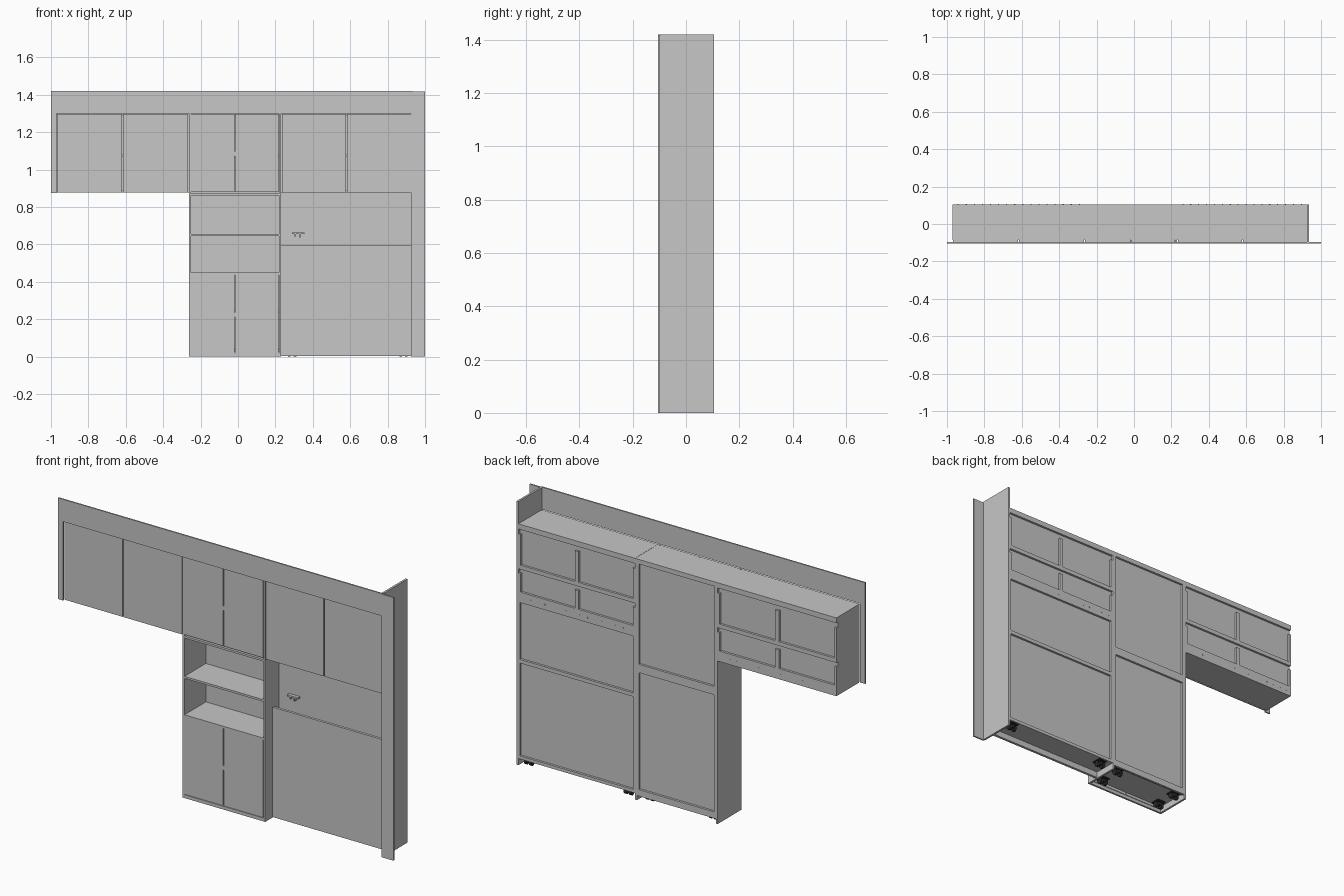
import bpy
import bmesh
from mathutils import Matrix, Vector

if "Cube" in bpy.data.objects:
    bpy.data.objects.remove(bpy.data.objects["Cube"])


def colour(name, rgb):
    m = bpy.data.materials.new(name)
    m.diffuse_color = (*rgb, 1)
    m.use_nodes = True
    m.node_tree.nodes["Principled BSDF"].inputs["Base Color"].default_value = m.diffuse_color
    return m


GREY = colour("board_grey", (0.57, 0.57, 0.57))
BLACK = colour("caster_black", (0.025, 0.025, 0.025))


def finish(name, bm, mat):
    me = bpy.data.meshes.new(name)
    bm.to_mesh(me)
    bm.free()
    me.materials.append(mat)
    ob = bpy.data.objects.new(name, me)
    bpy.context.collection.objects.link(ob)
    return ob


def add_box(bm, x0, x1, y0, y1, z0, z1):
    mat = Matrix.Translation(((x0 + x1) / 2, (y0 + y1) / 2, (z0 + z1) / 2)) \
        @ Matrix.Diagonal((x1 - x0, y1 - y0, z1 - z0, 1))
    bmesh.ops.create_cube(bm, size=1, matrix=mat)


def boxes(name, *dims, mat=GREY):
    bm = bmesh.new()
    for d in dims:
        add_box(bm, *d)
    return finish(name, bm, mat)


F, DOOR, B = -0.105, -0.097, 0.105   # trim front, door front, back plane
T = 0.011                            # board thickness
PANEL = 0.093                        # recessed back panel face
TOP, LOW = 1.30, 0.878               # wall cabinet top and underside


# Front trim: fascia, left filler and right full-height filler
boxes("top_fascia", (-1, 0.93, F, DOOR, TOP, 1.42))
boxes("left_filler", (-1, -0.97, F, DOOR, LOW - 0.003, TOP))
boxes("right_filler", (0.93, 1, F, DOOR, 0, 1.417))
boxes("right_end_panel", (0.925, 0.936, DOOR, B, 0, 1.42))


# Cabinet carcass: sides, top, bottom, shelf and recessed back
def wall_cabinet(name, x0, x1):
    inner = DOOR + 0.011
    boxes(name + "_carcass",
          (x0, x0 + T, inner, PANEL, LOW, TOP),
          (x1 - T, x1, inner, PANEL, LOW, TOP),
          (x0, x1, inner, B, TOP - T, TOP),
          (x0, x1, inner, PANEL, LOW, LOW + T),
          (x0 + T, x1 - T, inner, PANEL, 1.07, 1.07 + T),
          (x0 + T, x1 - T, PANEL - 0.006, PANEL, LOW, TOP))
    # Rear rails with short posts standing between them
    posts = []
    for px in (x0, (x0 + x1) / 2 - 0.011, x1 - 0.012):
        w = 0.022 if x0 < px < x1 - 0.02 else 0.012
        for z0, z1 in ((1.08, 1.245), (0.935, 1.035)):
            posts.append((px, px + w, PANEL, B, z0, z1))
    boxes(name + "_rear_frame",
          (x0, x1, PANEL, B, 1.272, TOP - T),
          (x0, x1, PANEL, B, 1.058, 1.08),
          (x0, x1, PANEL, B, LOW, 0.935), *posts)
    # Row of screw heads along the lower rear rail
    bm = bmesh.new()
    n = 16
    for i in range(n):
        x = x0 + 0.03 + (x1 - x0 - 0.06) * i / (n - 1)
        add_box(bm, x - 0.003, x + 0.003, B - 0.004, B + 0.0008, 0.902, 0.908)
    finish(name + "_screws", bm, GREY)


wall_cabinet("left_wall_cabinet", -0.97, -0.262)
wall_cabinet("right_wall_cabinet", 0.231, 0.925)


def door_pair(name, x0, x1, z0, z1):
    mid, g = (x0 + x1) / 2, 0.0025
    for side, a, b in (("left", x0 + g, mid - g), ("right", mid + g, x1 - g)):
        boxes(f"{name}_{side}_door", (a, b, DOOR, DOOR + 0.011, z0 + g, z1 - g))


door_pair("left_wall", -0.97, -0.264, LOW - 0.003, TOP)
door_pair("right_wall", 0.232, 0.928, LOW - 0.003, TOP)
door_pair("tower_upper", -0.253, 0.218, LOW, TOP)
door_pair("tower_lower", -0.253, 0.218, 0.018, 0.443)

# Central tower: full-height sides, shelves and kick board
X0, X1 = -0.262, 0.23
boxes("tower_sides", (X0, X0 + T, DOOR, B, 0, TOP), (X1 - T, X1, DOOR, B, 0, TOP))
levels = (0.04, 0.24, 0.443, 0.65, 0.867, 1.07, TOP - T)
boxes("tower_shelves", *[
    (X0 + T, X1 - T, DOOR + (0 if 0.4 < z < 0.9 else 0.012), PANEL, z - T / 2, z + T / 2)
    for z in levels[:-1]],
    (X0 + T, X1 - T, DOOR + 0.012, B, TOP - T, TOP))
boxes("tower_kick_board", (X0 + T, X1 - T, DOOR, DOOR + T, 0, 0.018))
boxes("tower_back", (X0 + T, X1 - T, PANEL - 0.008, PANEL, 0.03, TOP - T))
boxes("tower_rear_frame",
      (X0 + T, X0 + 0.022, PANEL, B, 0.025, TOP - T),
      (X1 - 0.022, X1 - T, PANEL, B, 0.025, TOP - T),
      (X0 + T, X1 - T, PANEL, B, 1.275, TOP - T),
      (X0 + T, X1 - T, PANEL, B, 0.69, 0.735),
      (X0 + T, X1 - T, PANEL, B, 0.025, 0.06))

# Right base unit: recessed front board, inner board, floor and framed back
R0, R1 = 0.231, 0.925
boxes("base_front_board", (R0, R1, -0.035, -0.021, 0.003, 0.595))
boxes("base_inner_board", (R0, R1, 0.02, 0.03, 0.04, LOW))
boxes("base_floor", (R0, R1, -0.021, PANEL, 0.035, 0.035 + T))
boxes("base_back", (R0, R1, PANEL - 0.008, PANEL, 0.035, LOW))
boxes("base_rear_frame",
      (R0, R0 + 0.012, PANEL, B, 0.035, LOW),
      (R1 - 0.008, R1, PANEL, B, 0.035, LOW),
      (R0, R1, PANEL, B, 0.552, 0.572),
      (R0, R1, PANEL, B, 0.035, 0.052))

# Latch bracket on the inner board
boxes("latch_bracket",
      (0.29, 0.355, 0.002, 0.02, 0.655, 0.664),
      (0.303, 0.309, 0.006, 0.02, 0.642, 0.655),
      (0.326, 0.334, 0.006, 0.02, 0.638, 0.655))


# Door pulls: small knobs beside the tower door gaps
for name, z in (("upper", 1.085), ("lower", 0.225)):
    boxes(f"tower_{name}_pull", (-0.021, -0.015, DOOR - 0.002, DOOR + 0.004, z - 0.012, z + 0.012))


# Twin-wheel casters with mounting plates
def caster(name, x, y, top):
    bm = bmesh.new()
    add_box(bm, x - 0.026, x + 0.026, y - 0.026, y + 0.026, top - 0.005, top)
    add_box(bm, x - 0.008, x + 0.008, y - 0.014, y + 0.014, 0.014, top)
    for dx in (-0.015, 0.015):
        m = Matrix.Translation((x + dx, y, 0.0155)) @ Matrix.Rotation(1.570796, 4, "Y")
        bmesh.ops.create_cone(bm, cap_ends=True, segments=16, radius1=0.0155,
                              radius2=0.0155, depth=0.014, matrix=m)
    finish(name, bm, BLACK)


spots = [(x, y, 0.035) for x in (-0.212, 0.165) for y in (-0.055, 0.065)]
spots += [(x, 0.07, 0.036) for x in (0.29, 0.885)]
for i, (x, y, top) in enumerate(spots):
    caster(f"caster_{i + 1}", x, y, top)
